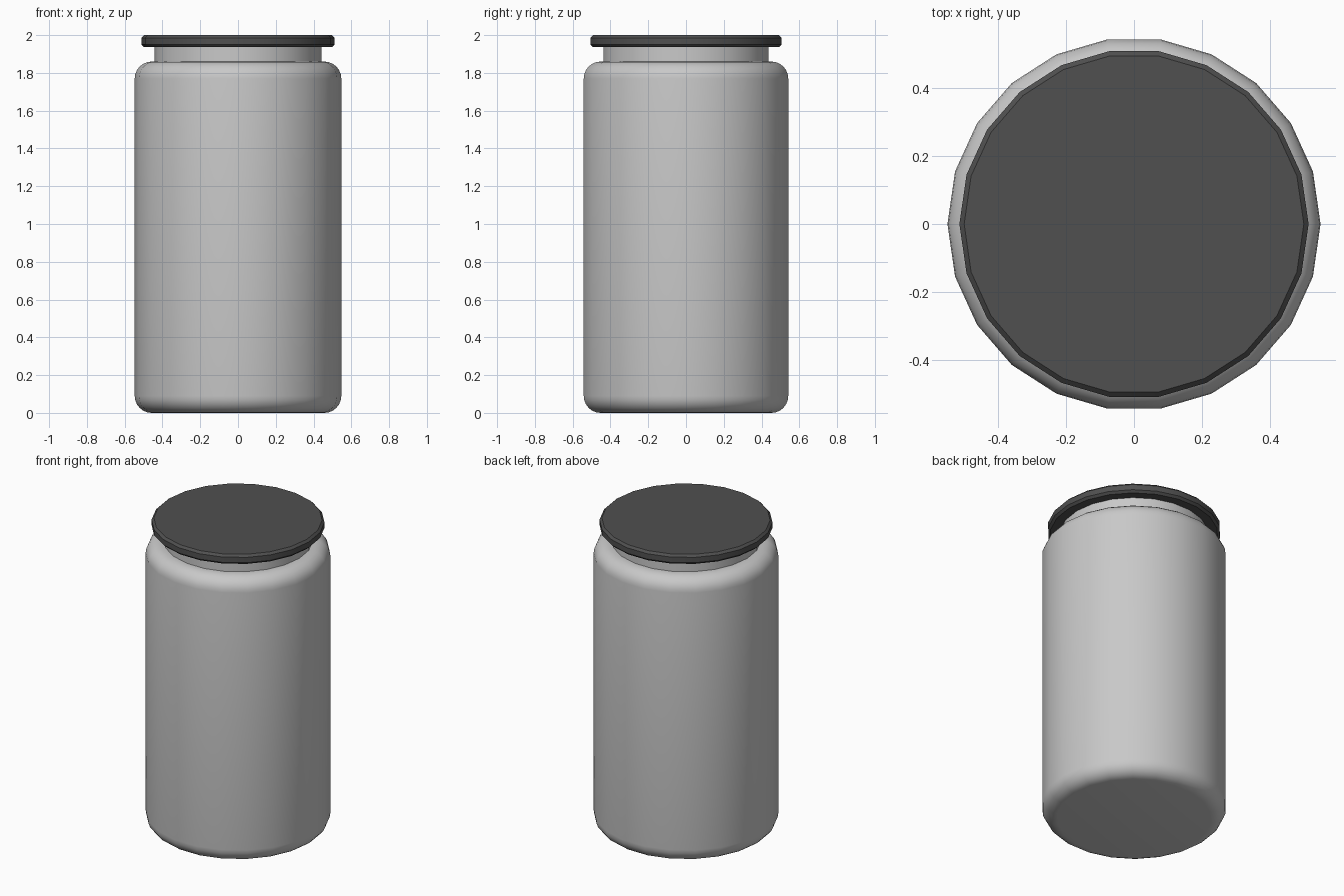
import bpy
import math

SIDES = 22

cube = bpy.data.objects.get("Cube")
if cube:
    bpy.data.objects.remove(cube, do_unlink=True)


def material(name, value):
    mat = bpy.data.materials.new(name)
    mat.use_nodes = True
    colour = (value, value, value, 1)
    mat.diffuse_color = colour
    mat.node_tree.nodes["Principled BSDF"].inputs["Base Color"].default_value = colour
    return mat


def lathe(name, profile, mat):
    """Spin a (radius, height) profile round z and cap both ends."""
    verts, faces = [], []
    for r, z in profile:
        for i in range(SIDES):
            a = math.tau * i / SIDES
            verts.append((r * math.cos(a), r * math.sin(a), z))
    for k in range(len(profile) - 1):
        for i in range(SIDES):
            j = (i + 1) % SIDES
            low, high = k * SIDES, (k + 1) * SIDES
            faces.append((low + i, low + j, high + j, high + i))
    faces.append(tuple(reversed(range(SIDES))))
    faces.append(tuple(range(len(verts) - SIDES, len(verts))))
    mesh = bpy.data.meshes.new(name)
    mesh.from_pydata(verts, [], faces)
    mesh.materials.append(mat)
    obj = bpy.data.objects.new(name, mesh)
    bpy.context.collection.objects.link(obj)
    bpy.ops.object.select_all(action='DESELECT')
    obj.select_set(True)
    bpy.context.view_layer.objects.active = obj
    bpy.ops.object.shade_smooth_by_angle(angle=math.radians(30))
    return obj


def fillet(centre_r, centre_z, radius, start, steps=6):
    """Quarter-circle profile points from the start angle in degrees."""
    angles = [math.radians(start + 90 * i / steps) for i in range(steps + 1)]
    return [(centre_r + radius * math.cos(a), centre_z + radius * math.sin(a))
            for a in angles]


light_grey = material("light grey", 0.58)
dark_grey = material("dark grey", 0.08)

# Jar body with rounded base and shoulder, rising into a narrower neck
R, ROUND, SHOULDER, NECK = 0.547, 0.09, 1.86, 0.442
body = fillet(R - ROUND, ROUND, ROUND, -90)
body += fillet(R - ROUND, SHOULDER - ROUND, ROUND, 0)
body += [(NECK, SHOULDER), (NECK, 1.945)]
lathe("jar_body", body, light_grey)

# Flat lid with chamfered rims
LID, CHAMFER, LOW, TOP = 0.512, 0.014, 1.937, 2.0
lathe("lid", [(LID - CHAMFER, LOW), (LID, LOW + CHAMFER),
              (LID, TOP - CHAMFER), (LID - CHAMFER, TOP)], dark_grey)
